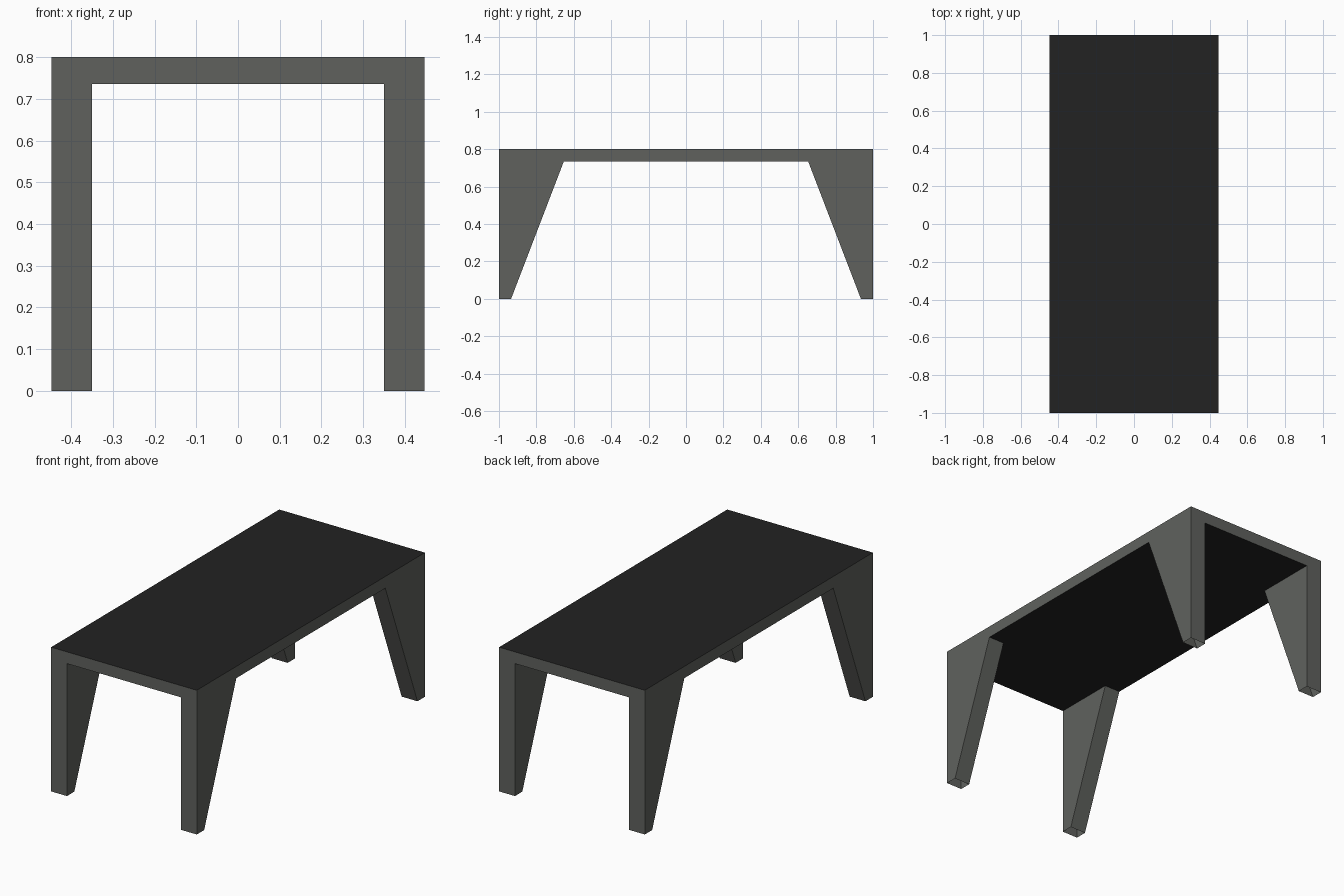
import bpy, bmesh

if "Cube" in bpy.data.objects:
    bpy.data.objects.remove(bpy.data.objects["Cube"])

HX, HY = 0.447, 1.0           # half width and half length
TOP, UNDER = 0.80, 0.735      # table top heights
LEG_IN = 0.35                 # inner side of the legs


def material(name, rgb):
    m = bpy.data.materials.new(name)
    m.diffuse_color = (*rgb, 1)
    m.use_nodes = True
    m.node_tree.nodes["Principled BSDF"].inputs["Base Color"].default_value = m.diffuse_color
    return m


grey = material("grey frame", (0.116, 0.121, 0.111))
black = material("black surface", (0.016, 0.016, 0.016))


def make_object(name, bm, mats):
    bmesh.ops.recalc_face_normals(bm, faces=bm.faces)
    mesh = bpy.data.meshes.new(name)
    bm.to_mesh(mesh)
    bm.free()
    for m in mats:
        mesh.materials.append(m)
    ob = bpy.data.objects.new(name, mesh)
    bpy.context.collection.objects.link(ob)
    return ob


# Table top: grey edges, black upper and lower faces
bm = bmesh.new()
bmesh.ops.create_cube(bm, size=1)
for v in bm.verts:
    v.co.x *= 2 * HX
    v.co.y *= 2 * HY
    v.co.z = TOP if v.co.z > 0 else UNDER
bm.normal_update()
for f in bm.faces:
    f.material_index = 1 if abs(f.normal.z) > 0.5 else 0
make_object("table_top", bm, [grey, black])

# Legs: tapered side profile extruded across, hollow at foot and top, mirrored
profile = [(HY, UNDER), (0.653, UNDER), (0.935, 0), (HY, 0)]
bm = bmesh.new()
face = bm.faces.new([bm.verts.new((LEG_IN, y, z)) for y, z in profile])
ext = bmesh.ops.extrude_face_region(bm, geom=[face], use_keep_orig=True)
for v in ext["geom"]:
    if isinstance(v, bmesh.types.BMVert):
        v.co.x = HX
bmesh.ops.recalc_face_normals(bm, faces=bm.faces)
ends = [f for f in bm.faces if abs(f.normal.z) > 0.9]
bmesh.ops.delete(bm, geom=ends, context="FACES_ONLY")
legs = make_object("legs", bm, [grey])
mirror = legs.modifiers.new("four_legs", "MIRROR")
mirror.use_axis = (True, True, False)
mirror.use_mirror_merge = False
